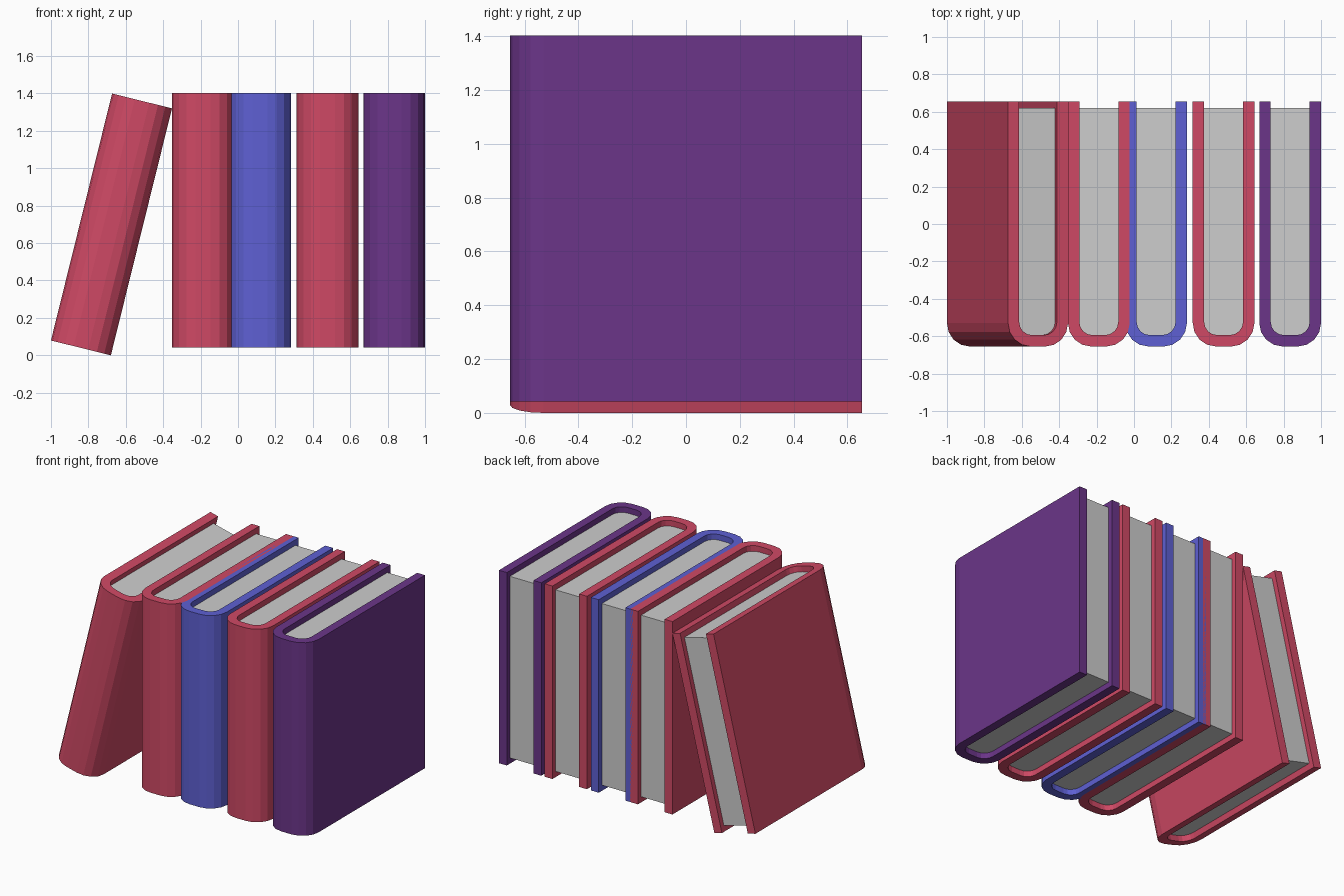
import bpy, bmesh, math
from mathutils import Matrix

if "Cube" in bpy.data.objects:
    bpy.data.objects.remove(bpy.data.objects["Cube"])

W, H, D = 0.33, 1.36, 0.655      # book width, height, half depth
T = 0.061                        # cover thickness
R_OUT, R_IN = 0.125, 0.07        # spine corner radii
SEG = 4


def material(name, rgb):
    lin = [((c / 255 + 0.055) / 1.055) ** 2.4 for c in rgb]
    m = bpy.data.materials.new(name)
    m.diffuse_color = (*lin, 1)
    m.use_nodes = True
    m.node_tree.nodes["Principled BSDF"].inputs["Base Color"].default_value = m.diffuse_color
    return m


RED = material("red cover", (207, 73, 101))
BLUE = material("blue cover", (94, 96, 211))
PURPLE = material("purple cover", (107, 53, 137))
PAPER = material("grey paper", (205, 205, 205))


def u_curve(half, front, back, r):
    """Open U outline, left back corner round the spine to right back corner."""
    pts = [(-half, back)]
    for cx, start in ((-half + r, math.pi), (half - r, 1.5 * math.pi)):
        for i in range(SEG + 1):
            a = start + i * math.pi / 2 / SEG
            pts.append((cx + r * math.cos(a), front + r + r * math.sin(a)))
    return pts + [(half, back)]


def prism(name, profile, z0, z1, mat, matrix):
    bm = bmesh.new()
    base = bm.faces.new([bm.verts.new((x, y, z0)) for x, y in profile])
    ext = bmesh.ops.extrude_face_region(bm, geom=[base], use_keep_orig=True)
    top = [v for v in ext["geom"] if isinstance(v, bmesh.types.BMVert)]
    bmesh.ops.translate(bm, verts=top, vec=(0, 0, z1 - z0))
    bmesh.ops.recalc_face_normals(bm, faces=bm.faces)
    mesh = bpy.data.meshes.new(name)
    bm.to_mesh(mesh)
    bm.free()
    mesh.materials.append(mat)
    ob = bpy.data.objects.new(name, mesh)
    ob.matrix_world = matrix
    bpy.context.collection.objects.link(ob)


def book(name, mat, matrix):
    # wrapped cover with a rounded spine
    outer = u_curve(W / 2, -D, D, R_OUT)
    inner = u_curve(W / 2 - T, -D + T, D, R_IN)
    prism(name + "_cover", outer + inner[::-1], 0, H, mat, matrix)
    # page block, set in from top, bottom and back
    pages = u_curve(W / 2 - T, -D + T, 0.62, R_IN)
    prism(name + "_pages", pages, 0.04, H - 0.04, PAPER, matrix)


# upright books
for name, mat, right in (("left_red_book", RED, -0.023), ("blue_book", BLUE, 0.283),
                         ("right_red_book", RED, 0.644), ("purple_book", PURPLE, 1.0)):
    book(name, mat, Matrix.Translation((right - W / 2, 0, 0.042)))

# book leaning on the row, standing on its lower right edge
tilt = math.radians(13.9)
pivot = Matrix.Translation((-1 + W * math.cos(tilt), 0, 0))
book("leaning_book", RED,
     pivot @ Matrix.Rotation(tilt, 4, "Y") @ Matrix.Translation((-W / 2, 0, 0)))
